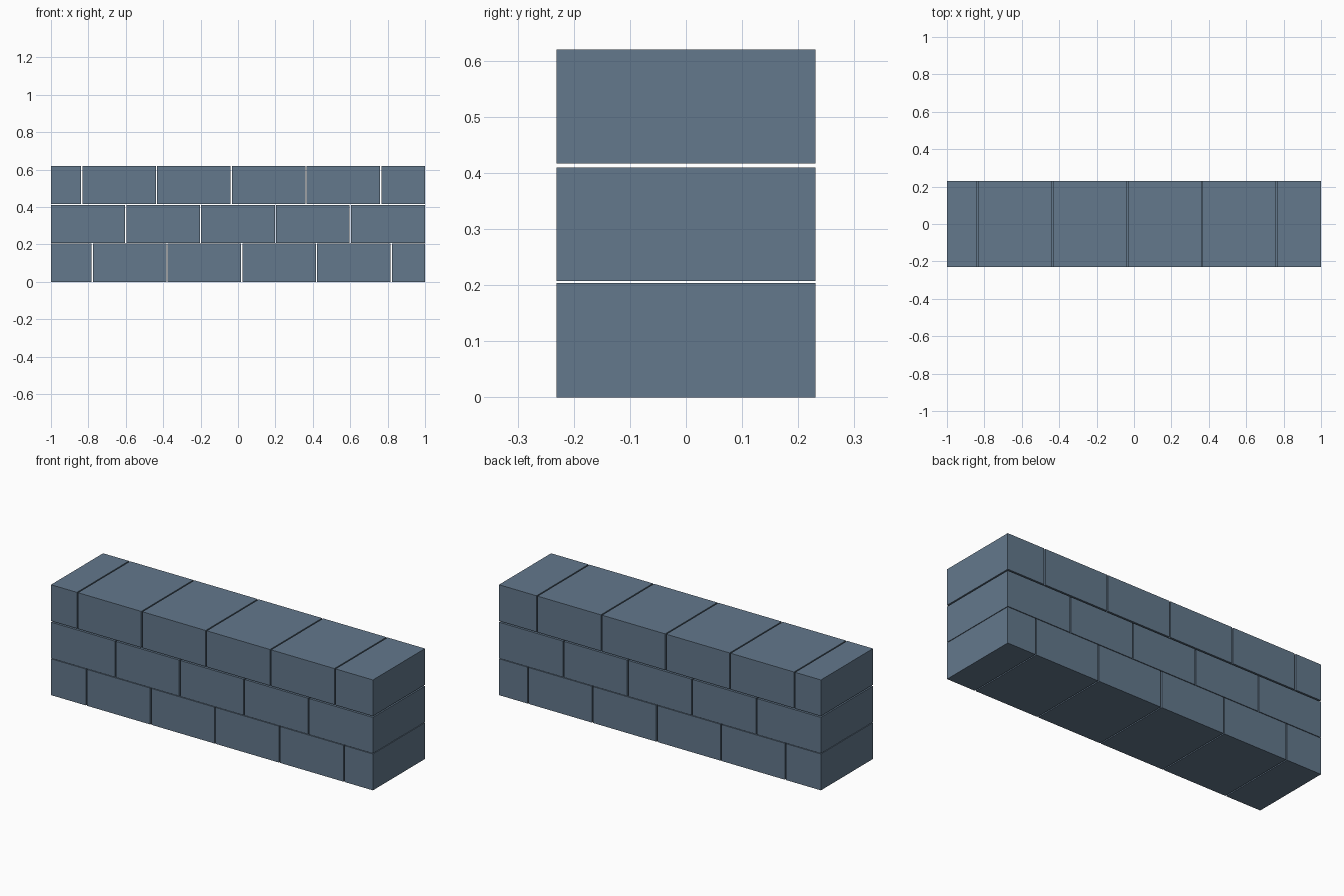
import bpy

if "Cube" in bpy.data.objects:
    bpy.data.objects.remove(bpy.data.objects["Cube"])

# One slate-blue stone colour
stone = bpy.data.materials.new("slate blue stone")
stone.diffuse_color = (0.125, 0.188, 0.262, 1.0)
stone.use_nodes = True
stone.node_tree.nodes["Principled BSDF"].inputs["Base Color"].default_value = stone.diffuse_color

DEPTH = 0.231   # half depth of the wall
GAP = 0.007     # open joint between blocks


def block(name, x0, x1, z0, z1):
    """A plain rectangular block spanning the given x and z ranges."""
    bpy.ops.mesh.primitive_cube_add(size=1, location=((x0 + x1) / 2, 0, (z0 + z1) / 2))
    ob = bpy.context.object
    ob.name = name
    ob.scale = (x1 - x0, 2 * DEPTH, z1 - z0)
    bpy.ops.object.transform_apply(location=False, rotation=False, scale=True)
    ob.data.materials.append(stone)


# Courses: name, bottom, top, first joint, number of joints (0.4 apart)
courses = [
    ("bottom_block", 0.0, 0.204, -0.78, 5),
    ("middle_block", 0.2075, 0.4095, -0.60, 4),
    ("top_block", 0.417, 0.62, -0.836, 5),
]

for name, z0, z1, first, count in courses:
    joints = [first + 0.4 * i for i in range(count)]
    starts = [-1.0] + [j + GAP / 2 for j in joints]
    ends = [j - GAP / 2 for j in joints] + [1.0]
    for i, (x0, x1) in enumerate(zip(starts, ends)):
        block(f"{name}_{i + 1}", x0, x1, z0, z1)
